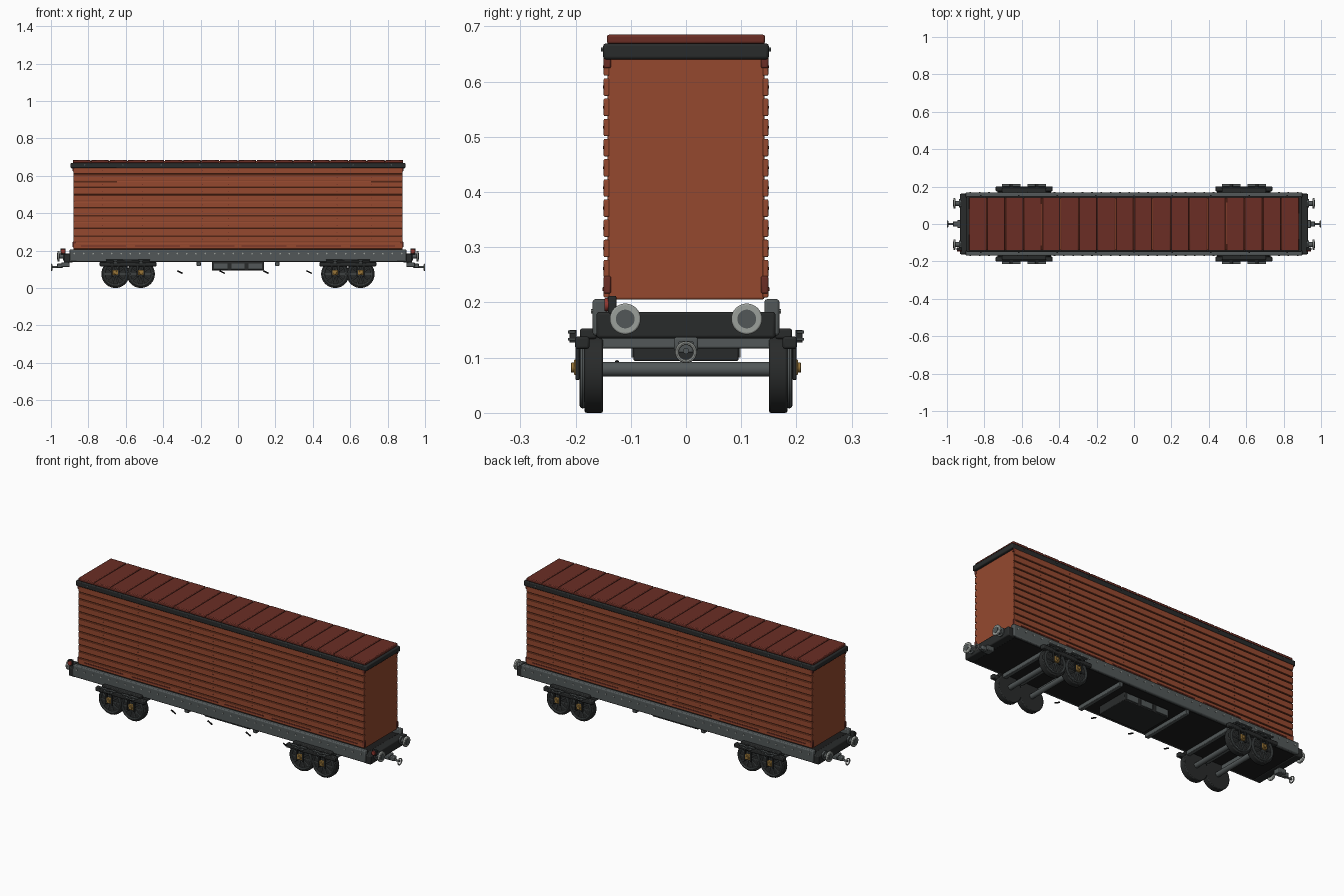
import bpy, bmesh, math
from mathutils import Matrix, Vector

if "Cube" in bpy.data.objects:
    bpy.data.objects.remove(bpy.data.objects["Cube"])

COLOURS = {
    "rust_red": (0.30, 0.066, 0.028), "roof_brown": (0.145, 0.027, 0.018),
    "charcoal": (0.022, 0.024, 0.024), "iron_grey": (0.085, 0.097, 0.098),
    "pale_steel": (0.33, 0.35, 0.33), "brass": (0.32, 0.18, 0.04),
    "black": (0.012, 0.012, 0.012), "lamp_red": (0.30, 0.04, 0.03),
}
MATS = {}
for key, rgb in COLOURS.items():
    MATS[key] = bpy.data.materials.new(key)
    MATS[key].diffuse_color = (*rgb, 1)


def finish(bm, name, mat, bevel=0.0):
    bmesh.ops.recalc_face_normals(bm, faces=bm.faces)
    me = bpy.data.meshes.new(name)
    bm.to_mesh(me)
    bm.free()
    me.materials.append(MATS[mat])
    ob = bpy.data.objects.new(name, me)
    bpy.context.collection.objects.link(ob)
    if bevel:
        mod = ob.modifiers.new("bevel", 'BEVEL')
        mod.width, mod.segments, mod.limit_method = bevel, 2, 'ANGLE'
    bpy.ops.object.select_all(action='DESELECT')
    ob.select_set(True)
    bpy.context.view_layer.objects.active = ob
    bpy.ops.object.shade_smooth_by_angle(angle=math.radians(35))
    return ob


def boxes(name, mat, items, bevel=0.0):
    """Each item is (x0, x1, y0, y1, z0, z1)."""
    bm = bmesh.new()
    for x0, x1, y0, y1, z0, z1 in items:
        m = Matrix.Translation(((x0 + x1) / 2, (y0 + y1) / 2, (z0 + z1) / 2))
        m = m @ Matrix.Diagonal((abs(x1 - x0), abs(y1 - y0), abs(z1 - z0), 1))
        bmesh.ops.create_cube(bm, size=1, matrix=m)
    return finish(bm, name, mat, bevel)


def rods(name, mat, items, sides=24, bevel=0.0):
    """Each item is (start, end, radius)."""
    bm = bmesh.new()
    for a, b, r in items:
        a, b = Vector(a), Vector(b)
        m = Matrix.Translation((a + b) / 2) @ (b - a).to_track_quat('Z', 'Y').to_matrix().to_4x4()
        bmesh.ops.create_cone(bm, cap_ends=True, segments=sides, radius1=r, radius2=r,
                              depth=(b - a).length, matrix=m)
    return finish(bm, name, mat, bevel)


def rings(name, mat, items, axis, n=32, k=8):
    """Each item is (centre, ring radius, tube radius); axis is 'X' or 'Y'."""
    bm = bmesh.new()
    for c, R, r in items:
        grid = []
        for i in range(n):
            a, row = 2 * math.pi * i / n, []
            for j in range(k):
                t = 2 * math.pi * j / k
                u, v, w = (R + r * math.cos(t)) * math.cos(a), (R + r * math.cos(t)) * math.sin(a), r * math.sin(t)
                row.append(bm.verts.new(Vector(c) + Vector((w, u, v) if axis == 'X' else (u, w, v))))
            grid.append(row)
        for i in range(n):
            for j in range(k):
                p, q = (i + 1) % n, (j + 1) % k
                bm.faces.new((grid[i][j], grid[p][j], grid[p][q], grid[i][q]))
    return finish(bm, name, mat)


def span(c, h):
    return (c - h, c + h)


S = (-1, 1)

# Wooden body with horizontal side planks
boxes("body_core", "rust_red", [(-0.88, 0.88, -0.142, 0.142, 0.205, 0.65)], 0.004)
pitch = 0.0365
zs = [0.207 + pitch * i for i in range(12)]
boxes("side_planks", "rust_red",
      [(-0.88, 0.88, s * 0.138, s * 0.149, z + 0.002, z + pitch - 0.003) for z in zs for s in S], 0.002)
nail_x = (-0.725, -0.51, -0.19, -0.05, 0.19, 0.53, 0.715)
rods("plank_nails", "roof_brown",
     [((x, s * 0.148, z + 0.018), (x, s * 0.1505, z + 0.018), 0.0025)
      for x in nail_x for z in zs for s in S], 6)
boxes("corner_brackets", "roof_brown",
      [(e * 0.868, e * 0.884, s * 0.136, s * 0.149, *z) for e in S for s in S
       for z in ((0.216, 0.248), (0.624, 0.645))], 0.003)
boxes("lower_side_strips", "roof_brown",
      [(*span(x, 0.12), s * 0.147, s * 0.151, 0.221, 0.227)
       for x in (-0.72, -0.43, -0.14, 0.14, 0.43, 0.72) for s in S])

# Roof: dark cornice, deck and separate panels
boxes("cornice", "charcoal", [(-0.895, 0.895, -0.15, 0.15, 0.64, 0.669)], 0.005)
rods("cornice_rivets", "iron_grey",
     [((-0.82 + 0.205 * i, s * 0.149, 0.658), (-0.82 + 0.205 * i, s * 0.154, 0.658), 0.004)
      for i in range(9) for s in S], 8)
boxes("roof_deck", "rust_red", [(-0.88, 0.88, -0.139, 0.139, 0.66, 0.678)])
step = 1.77 / 18
boxes("roof_panels", "roof_brown",
      [(-0.885 + step * i + 0.002, -0.885 + step * (i + 1) - 0.002, -0.143, 0.143, 0.668, 0.685)
       for i in range(18)], 0.004)

# Underframe
boxes("floor", "black", [(-0.90, 0.90, -0.155, 0.155, 0.138, 0.181)])
boxes("headstocks", "charcoal", [(e * 0.885, e * 0.93, -0.162, 0.162, 0.135, 0.183) for e in S], 0.005)
boxes("side_sills", "iron_grey", [(-0.90, 0.90, s * 0.142, s * 0.169, 0.140, 0.206) for s in S], 0.005)
rods("sill_rivets", "pale_steel",
     [((-0.875 + 0.05 * i, s * 0.168, 0.184), (-0.875 + 0.05 * i, s * 0.172, 0.184), 0.0045)
      for i in range(36) for s in S], 8)
boxes("cross_beams", "iron_grey",
      [(*span(x, 0.011), -0.155, 0.155, 0.117, 0.140)
       for x in (-0.69, -0.5875, -0.47, -0.21, 0.21, 0.47, 0.5875, 0.69)], 0.003)
boxes("equipment_box", "charcoal", [(-0.14, 0.14, -0.095, 0.095, 0.094, 0.14)], 0.003)
boxes("equipment_panels", "iron_grey",
      [(*span(x, 0.036), s * 0.094, s * 0.099, 0.1, 0.132) for x in (-0.092, 0, 0.092) for s in S], 0.001)
rods("brake_levers", "black",
     [((x - 0.014, -0.125, 0.092), (x + 0.014, -0.125, 0.078), 0.004)
      for x in (-0.31, -0.085, 0.15, 0.38)], 8)

# Bogies
BOGIES = (-0.5875, 0.5875)
AXLES = [b + d for b in BOGIES for d in (-0.068, 0.068)]
R = 0.075
boxes("bogie_side_frames", "charcoal",
      [(*span(b, 0.152), s * 0.175, s * 0.201, 0.116, 0.138) for b in BOGIES for s in S] +
      [(*span(b, 0.118), s * 0.162, s * 0.192, 0.134, 0.153) for b in BOGIES for s in S], 0.004)
boxes("axle_guards", "charcoal",
      [(*span(a + d, 0.005), s * 0.193, s * 0.2, 0.06, 0.12)
       for a in AXLES for d in (-0.018, 0.018) for s in S], 0.001)
boxes("leaf_springs", "iron_grey",
      [(*span(a, h), s * 0.2, s * 0.214, z, z + 0.005) for a in AXLES for s in S
       for h, z in ((0.05, 0.144), (0.028, 0.131))], 0.001)
boxes("spring_hangers", "charcoal",
      [(*span(a, 0.009), s * 0.198, s * 0.211, 0.127, 0.15) for a in AXLES for s in S], 0.001)
rods("wheels", "charcoal",
     [((a, s * 0.150, R), (a, s * 0.184, R), R) for a in AXLES for s in S], 40, 0.004)
rings("wheel_rims", "iron_grey", [((a, s * 0.187, R), 0.061, 0.006) for a in AXLES for s in S], 'Y')
rods("wheel_spokes", "iron_grey",
     [((a, s * 0.186, R),
       (a + 0.059 * math.cos(k * math.pi / 5), s * 0.186, R + 0.059 * math.sin(k * math.pi / 5)), 0.0035)
      for a in AXLES for s in S for k in range(10)], 6)
rods("axles", "iron_grey", [((a, -0.151, 0.079), (a, 0.151, 0.079), 0.0135) for a in AXLES], 20)
boxes("axle_boxes", "brass",
      [(*span(a, 0.015), s * 0.186, s * 0.203, 0.068, 0.097) for a in AXLES for s in S], 0.003)
rods("axle_caps", "brass",
     [((a, s * 0.2, 0.082), (a, s * 0.208, 0.082), 0.009) for a in AXLES for s in S], 14, 0.001)

# Buffers and marker lamps at both ends
BUF = [(e, y) for e in S for y in (-0.11, 0.11)]
rods("buffer_stocks", "iron_grey",
     [((e * 0.925, y, 0.17), (e * 0.936, y, 0.17), 0.023) for e, y in BUF] +
     [((e * 0.93, y, 0.17), (e * 0.955, y, 0.17), 0.013) for e, y in BUF], 24)
rods("buffer_heads", "pale_steel",
     [((e * 0.954, y, 0.17), (e * 0.966, y, 0.17), 0.028) for e, y in BUF], 32, 0.003)
rods("buffer_faces", "iron_grey",
     [((e * 0.965, y, 0.17), (e * 0.968, y, 0.17), 0.017) for e, y in BUF], 24)
boxes("lamp_bodies", "charcoal",
      [(*span(e * 0.935, 0.013), -0.141, -0.126, 0.18, 0.212) for e in S], 0.003)
rods("lamp_lenses", "lamp_red",
     [((e * 0.935, -0.148, 0.196), (e * 0.935, -0.138, 0.196), 0.012) for e in S], 16, 0.002)

# Couplings
boxes("coupler_blocks", "iron_grey",
      [(e * 0.90, e * 0.945, -0.022, 0.022, 0.112, 0.137) for e in S] +
      [(e * 0.935, e * 0.968, -0.014, 0.014, 0.108, 0.130) for e in S], 0.004)
rods("coupler_shanks", "iron_grey",
     [((e * 0.94, 0, 0.112), (e * 0.997, 0, 0.112), 0.0055) for e in S], 12)
rings("coupler_rings", "pale_steel", [((e * 0.9965, 0, 0.11), 0.0165, 0.0035) for e in S], 'X', 24)

for m in bpy.data.materials:
    if m.users and not m.is_grease_pencil:
        m.use_nodes = True
        m.node_tree.nodes["Principled BSDF"].inputs["Base Color"].default_value = m.diffuse_color
